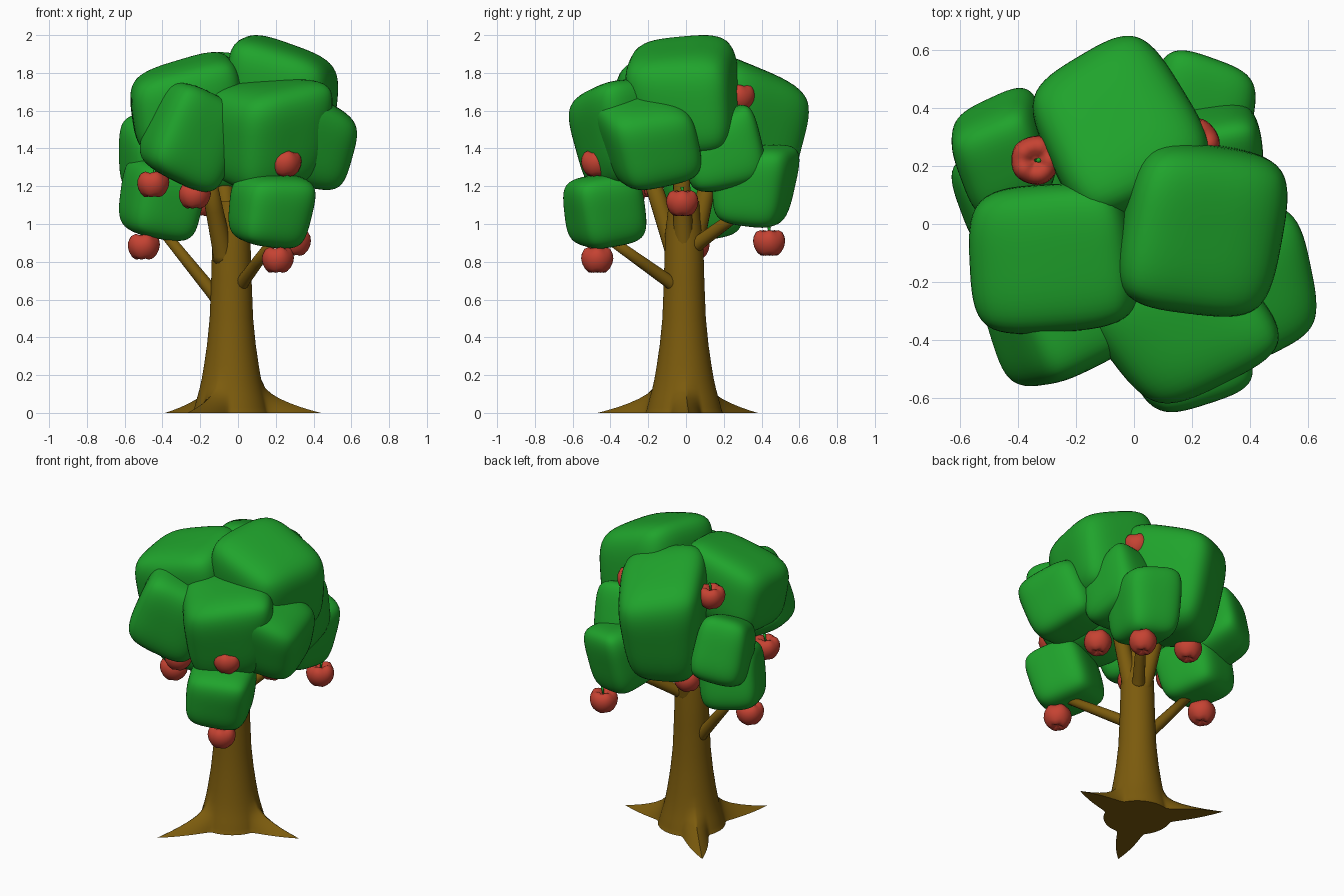
import bpy, bmesh, math, random
from mathutils import Vector, Euler

random.seed(11)
if "Cube" in bpy.data.objects:
    bpy.data.objects.remove(bpy.data.objects["Cube"], do_unlink=True)


def material(name, rgb):
    m = bpy.data.materials.new(name)
    m.use_nodes = True
    m.diffuse_color = (*rgb, 1)
    m.node_tree.nodes["Principled BSDF"].inputs["Base Color"].default_value = (*rgb, 1)
    return m


LEAF = material("leaf green", (0.014, 0.37, 0.025))
BARK = material("bark brown", (0.2, 0.105, 0.004))
RED = material("apple red", (0.56, 0.055, 0.032))


def finish(bm, name, mat):
    bmesh.ops.recalc_face_normals(bm, faces=bm.faces)
    mesh = bpy.data.meshes.new(name)
    bm.to_mesh(mesh)
    bm.free()
    mesh.materials.append(mat)
    mesh.shade_smooth()
    ob = bpy.data.objects.new(name, mesh)
    bpy.context.collection.objects.link(ob)
    return ob


def lathe(bm, rings, sides, point):
    """Skin closed rings; point(ring, angle) gives each vertex."""
    loops = [[bm.verts.new(point(r, math.tau * i / sides)) for i in range(sides)] for r in rings]
    for a, b in zip(loops, loops[1:]):
        for i in range(sides):
            j = (i + 1) % sides
            bm.faces.new((a[i], a[j], b[j], b[i]))
    bm.faces.new(loops[0])
    bm.faces.new(loops[-1])


def fit(points, lo, hi):
    for axis in range(3):
        low = min(p[axis] for p in points)
        span = max(p[axis] for p in points) - low
        for p in points:
            p[axis] = lo[axis] + (p[axis] - low) / span * (hi[axis] - lo[axis])


# Foliage: rounded, tilted blocks; taper scales the bottom, lean slopes the top
def clump(name, lo, hi, turn, taper=1.0, lean=(0, 0)):
    bm = bmesh.new()
    bmesh.ops.create_cube(bm, size=2)
    for v in bm.verts:
        v.co += Vector([random.uniform(-.13, .13) for _ in range(3)])
    bmesh.ops.subdivide_edges(bm, edges=bm.edges, cuts=1, use_grid_fill=True)
    ob = finish(bm, name, LEAF)
    mod = ob.modifiers.new("round", "SUBSURF")
    mod.levels = mod.render_levels = 3
    dg = bpy.context.evaluated_depsgraph_get()
    mesh = bpy.data.meshes.new_from_object(ob.evaluated_get(dg))
    ob.modifiers.clear()
    ob.data = mesh
    rot = Euler([math.radians(t) for t in turn]).to_matrix()
    pts = [rot @ v.co for v in mesh.vertices]
    fit(pts, (-1, -1, -1), (1, 1, 1))
    for p in pts:
        top = (1 + p.z) / 2
        p.z += (lean[0] * p.x + lean[1] * p.y) * top
        p.xy = p.xy * (taper + (1 - taper) * top)
    fit(pts, lo, hi)
    for v, p in zip(mesh.vertices, pts):
        v.co = p
    mesh.shade_smooth()


clump("foliage_top", (-.06, -.32, 1.36), (.53, .29, 2.0), (5, 6, -10), .85, (-.25, .12))
clump("foliage_top_right", (-.57, -.38, 1.36), (.03, .14, 1.91), (4, -6, 4), .95, (.25, .12))
clump("foliage_back", (-.35, .0, 1.12), (.26, .65, 1.91), (-8, 4, 30), .85, (0, -.22))
clump("foliage_front", (-.18, -.62, 1.17), (.5, -.04, 1.77), (6, -4, 32), .75, (.12, .1))
clump("foliage_front_right", (-.52, -.56, 1.17), (.0, -.08, 1.75), (8, 22, 26), 1.1)
clump("foliage_side_left", (.17, -.49, 1.18), (.63, .08, 1.71), (14, 12, 16), .9, (-.2, -.15))
clump("foliage_low_front", (-.05, -.65, .87), (.41, -.21, 1.27), (10, 6, 20), .9, (.1, 0))
clump("foliage_low_right", (-.63, -.12, .91), (-.18, .3, 1.35), (8, 8, 20), .95, (-.15, 0))
clump("foliage_side_right", (-.63, .02, 1.12), (-.27, .47, 1.6), (14, -10, 20), 1.15)
clump("foliage_low_back", (.02, .14, .98), (.42, .6, 1.42), (-8, 6, -14), .85, (0, .15))
clump("foliage_back_left", (.08, 0, 1.17), (.45, .42, 1.63), (12, 8, 6), 1.25, (0, .25))

# Trunk with three pointed roots flaring at the ground
profile = [(0, .205), (.012, .2), (.03, .195), (.05, .19), (.075, .183), (.1, .176), (.13, .168),
           (.18, .157), (.25, .145), (.36, .129), (.5, .115), (.7, .107), (.95, .1), (1.12, .08)]
roots = [(3, .27), (132, .32), (243, .31)]


def trunk_point(ring, a):
    z, r = ring
    for heading, reach in roots:
        off = abs((a - math.radians(heading) + math.pi) % math.tau - math.pi)
        r += reach * max(0, 1 - off / 0.45) ** 1.8 * max(0, 1 - z / 0.18) ** 2.4
    return (-.035 + r * math.cos(a), -.01 + r * math.sin(a), z)


bm = bmesh.new()
lathe(bm, profile, 120, trunk_point)
trunk = finish(bm, "trunk", BARK)
bpy.context.view_layer.objects.active = trunk
trunk.select_set(True)
bpy.ops.object.shade_smooth_by_angle(angle=math.radians(50))


# Branches: tapered straight limbs
def branch(name, start, end, r0, r1):
    start, end = Vector(start), Vector(end)
    quat = (end - start).to_track_quat("Z", "Y")
    bm = bmesh.new()

    def point(t, a):
        r = r0 + (r1 - r0) * t + 0.03 * max(0, 0.15 - t)
        return start.lerp(end, t) + quat @ Vector((r * math.cos(a), r * math.sin(a), 0))

    lathe(bm, [0, .08, .15, .5, 1], 16, point)
    finish(bm, name, BARK)


branch("branch_low_right", (-.08, 0, .57), (-.42, .06, .99), .038, .026)
branch("branch_low_front", (.0, -.04, .66), (.2, -.42, .93), .036, .026)
branch("branch_low_back", (0, .04, .88), (.22, .34, 1.1), .038, .028)
branch("branch_upper_front", (-.07, -.04, .8), (-.18, -.22, 1.35), .055, .04)
branch("branch_upper_back", (-.03, .03, .85), (-.1, .16, 1.4), .055, .04)
branch("branch_upper_left", (0, -.01, .85), (.13, -.03, 1.4), .055, .04)

# Apples: dimpled, five-lobed fruit with a short stem
APPLE = [(.004, .035), (.018, .045), (.032, .058), (.05, .064), (.07, .054), (.082, .03), (.085, .005),
         (.079, -.022), (.066, -.046), (.05, -.062), (.034, -.066), (.016, -.058), (.004, -.052)]


def apple_point(ring, a):
    r, z = ring
    lobe = 1 + 0.05 * math.cos(5 * a) * max(0, 0.4 - z / 0.1)
    return (r * lobe * math.cos(a), r * lobe * math.sin(a), z + 0.006 * math.cos(5 * a) * r / 0.085)


spots = [(.21, -.47, .81), (.25, -.47, 1.32), (-.5, .04, .88), (.3, .44, .9), (.21, .28, 1.67),
         (.27, -.02, 1.11), (-.34, .22, 1.68), (-.45, -.2, 1.21), (-.23, -.3, 1.15), (-.2, .27, 1.11)]
for i, spot in enumerate(spots, 1):
    bm = bmesh.new()
    lathe(bm, APPLE, 30, apple_point)
    finish(bm, f"apple_{i}", RED).location = spot
    bm = bmesh.new()
    lathe(bm, [(.006, .03), (.006, .06), (.009, .085)], 8,
          lambda s, a: (s[0] * math.cos(a) + (s[1] - .03) * .2, s[0] * math.sin(a), s[1]))
    finish(bm, f"apple_stem_{i}", LEAF).location = spot
